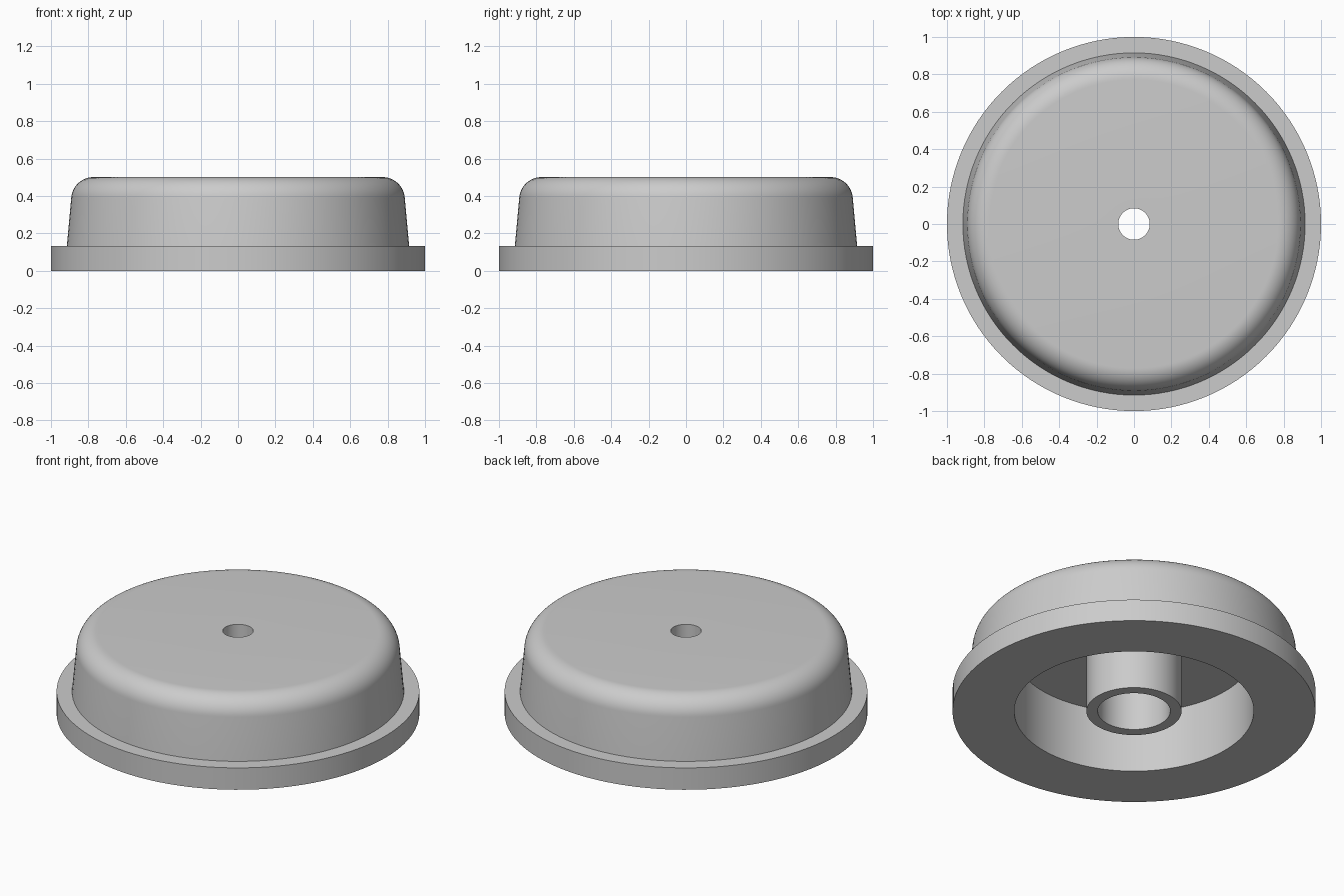
import bpy
import bmesh
import math
from mathutils import Matrix, Vector

SEGMENTS = 128

cube = bpy.data.objects.get("Cube")
if cube:
    bpy.data.objects.remove(cube, do_unlink=True)

# Single plain grey
grey = bpy.data.materials.new("plain_grey")
grey.use_nodes = True
colour = (0.6, 0.6, 0.6, 1)
grey.diffuse_color = colour
grey.node_tree.nodes["Principled BSDF"].inputs["Base Color"].default_value = colour


def arc(cx, cz, radius, start, end, steps):
    """Points of a rounded corner, angles in degrees."""
    angles = [math.radians(start + (end - start) * i / steps) for i in range(steps + 1)]
    return [(cx + radius * math.cos(a), cz + radius * math.sin(a)) for a in angles]


def lathe(name, profile):
    """Revolve a closed (radius, height) profile around the z axis."""
    bm = bmesh.new()
    verts = [bm.verts.new((r, 0, z)) for r, z in profile]
    edges = [bm.edges.new((a, b)) for a, b in zip(verts, verts[1:] + verts[:1])]
    bmesh.ops.spin(bm, geom=verts + edges, cent=(0, 0, 0), axis=(0, 0, 1),
                   angle=math.tau, steps=SEGMENTS, use_merge=True)
    bmesh.ops.remove_doubles(bm, verts=bm.verts, dist=1e-5)
    bmesh.ops.recalc_face_normals(bm, faces=bm.faces)
    mesh = bpy.data.meshes.new(name)
    bm.to_mesh(mesh)
    bm.free()
    mesh.materials.append(grey)
    obj = bpy.data.objects.new(name, mesh)
    bpy.context.collection.objects.link(obj)
    bpy.ops.object.select_all(action="DESELECT")
    obj.select_set(True)
    bpy.context.view_layer.objects.active = obj
    bpy.ops.object.shade_smooth_by_angle(angle=math.radians(30))
    return obj


# Section: underside cavity, flange, tapered side, rounded shoulder,
# screw hole, counterbore and central boss
flange = [(0.66, 0.375), (0.66, 0), (1, 0), (1, 0.133), (0.915, 0.133)]
shoulder = arc(0.772, 0.381, 0.12, 5, 90, 14)
screw_hole = [(0.084, 0.501), (0.084, 0.375)]
boss = [(0.2, 0.375), (0.2, 0), (0.262, 0), (0.262, 0.375)]

lathe("flanged_cap", flange + shoulder + screw_hole + boss)
